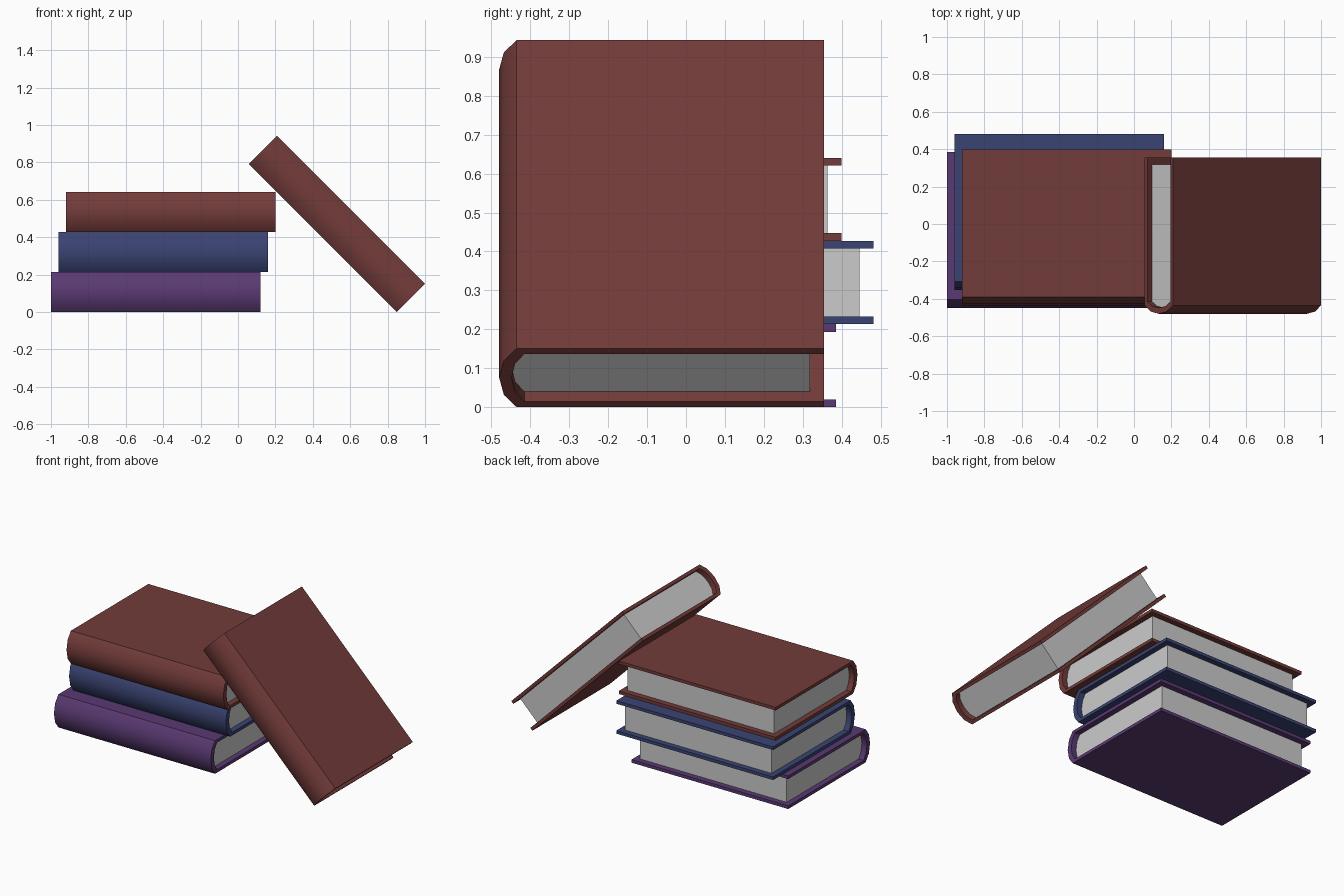
import bpy, bmesh, math

if "Cube" in bpy.data.objects:
    bpy.data.objects.remove(bpy.data.objects["Cube"])

L, D, T = 1.12, 0.835, 0.2135     # book length, depth, thickness
COVER, INSET = 0.02, 0.036        # cover board thickness, page inset


def material(name, rgb):
    m = bpy.data.materials.new(name)
    m.diffuse_color = (*rgb, 1)
    m.use_nodes = True
    m.node_tree.nodes["Principled BSDF"].inputs["Base Color"].default_value = m.diffuse_color
    return m


def spine_arc(y_edge, y_mid, half):
    """Five points of a bulging spine, top to bottom, in (y, z)."""
    pts = []
    for i in range(5):
        f = 1 - i / 2
        h = math.sin(f * math.radians(62)) / math.sin(math.radians(62))
        b = (math.cos(f * math.radians(62)) - math.cos(math.radians(62))) / (1 - math.cos(math.radians(62)))
        pts.append((y_edge + (y_mid - y_edge) * b, T / 2 + half * h))
    return pts


def strip_solid(name, outer, inner, x0, x1, mat=None):
    """Extrude the band between two matching profiles along x."""
    bm = bmesh.new()
    o = [bm.verts.new((x0, y, z)) for y, z in outer]
    n = [bm.verts.new((x0, y, z)) for y, z in inner]
    faces = [bm.faces.new((o[i], o[i + 1], n[i + 1], n[i])) for i in range(len(o) - 1)]
    ext = bmesh.ops.extrude_face_region(bm, geom=faces, use_keep_orig=True)
    moved = [g for g in ext["geom"] if isinstance(g, bmesh.types.BMVert)]
    bmesh.ops.translate(bm, vec=(x1 - x0, 0, 0), verts=moved)
    bmesh.ops.recalc_face_normals(bm, faces=bm.faces[:])
    me = bpy.data.meshes.new(name)
    bm.to_mesh(me)
    bm.free()
    ob = bpy.data.objects.new(name, me)
    bpy.context.collection.objects.link(ob)
    if mat:
        me.materials.append(mat)
    bpy.ops.object.select_all(action='DESELECT')
    ob.select_set(True)
    bpy.context.view_layer.objects.active = ob
    bpy.ops.object.shade_smooth_by_angle(angle=math.radians(35))
    return ob


def book(name, mat, loc, tilt=0.0):
    inner_half = T / 2 - COVER
    outer = [(D, T)] + spine_arc(0.045, 0, T / 2) + [(D, 0)]
    arc = spine_arc(0.065, 0.032, inner_half)
    inner = [(D, T - COVER)] + arc + [(D, COVER)]
    # Wrap-around cover with rounded spine
    cover = strip_solid(name + "_cover", outer, inner, 0, L, mat)
    # Page block set in from the cover on three sides
    fore_edge = [(D - INSET, z) for _, z in arc]
    pages = strip_solid(name + "_pages", arc, fore_edge, INSET, L - INSET)
    for ob in (cover, pages):
        ob.location = loc
        ob.rotation_euler = (0, tilt, 0)


red = material("red_cloth", (0.17, 0.045, 0.042))
blue = material("blue_cloth", (0.042, 0.057, 0.17))
purple = material("purple_cloth", (0.102, 0.042, 0.17))

# Stack of three books, then one leaning on the top edge
book("bottom_book", purple, (-1.0, -0.45, 0))
book("middle_book", blue, (-0.96, -0.353, T))
book("top_book", red, (-0.92, -0.436, 2 * T))
book("leaning_book", red, (0.057, -0.48, L * math.sin(math.radians(45))), math.radians(45))
